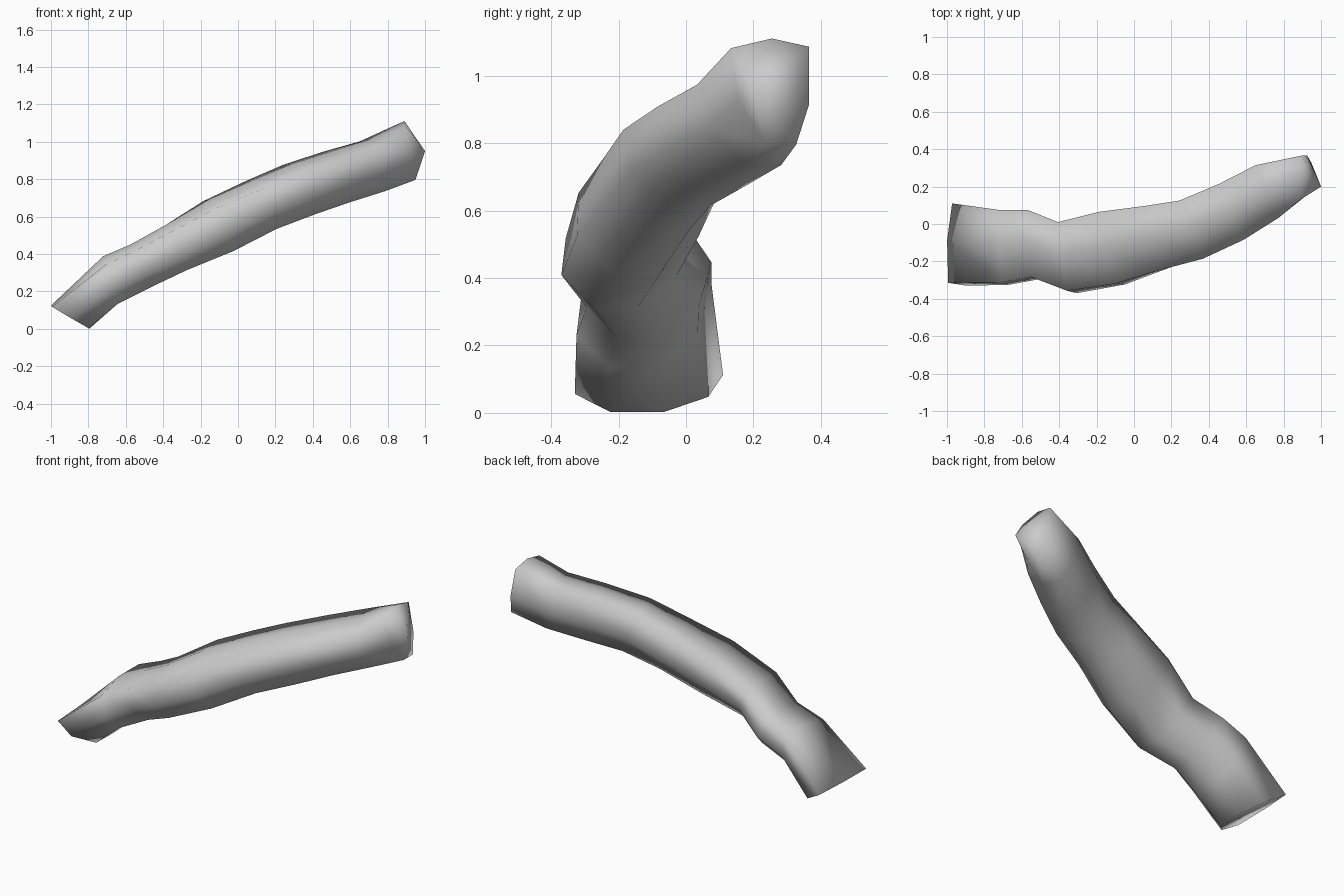
import bpy, bmesh

cube = bpy.data.objects.get("Cube")
if cube:
    bpy.data.objects.remove(cube, do_unlink=True)

# Single plain grey
grey = bpy.data.materials.new("plain grey")
grey.use_nodes = True
colour = (0.6, 0.6, 0.6, 1)
grey.diffuse_color = colour
grey.node_tree.nodes["Principled BSDF"].inputs["Base Color"].default_value = colour

# Cross-section: across (-1 front, 1 back), height (0 under, 1 top)
SECTION = [(-.93, .94), (-1, .45), (-.52, .02), (.2, .02), (.8, .38), (1, .9), (.1, 1)]

# Stations: top x, z; underside x, z; front y, back y; yaw; roll; lean of the underside
STATIONS = [
    (-1, .125, -.79, 0, -.33, .11, -.03, 0, 0),
    (-.72, .385, -.64, .13, -.325, .075, 0, .12, 0),
    (-.57, .45, -.46, .22, -.295, .075, 0, .1, 0),
    (-.39, .55, -.28, .31, -.37, .01, .1, .08, 0),
    (-.15, .69, -.04, .41, -.335, .065, .2, .08, .1),
    (.09, .795, .2, .53, -.265, .095, .25, .1, .3),
    (.30, .88, .42, .61, -.21, .125, .35, .1, .5),
    (.52, .95, .60, .67, -.11, .215, .4, .1, .6),
    (.71, 1.01, .79, .73, .01, .315, .4, .08, .6),
    (.89, 1.11, .95, .79, .12, .365, 0, .03, .5),
]
TIP = (1, .2, .95)


def ring(bm, xt, zt, xb, zb, front, back, yaw, roll, lean):
    mid, half = (front + back) / 2, (back - front) / 2
    verts = []
    for across, height in SECTION:
        h = height * (1 + roll * across)
        a = min(1, across + lean * max(0, 1 - h))
        x = xb + (xt - xb) * h - yaw * a * half
        verts.append(bm.verts.new((x, mid + a * half, zb + (zt - zb) * h)))
    return verts


# Log: a tube lofted through the rings, flat foot and blunt pointed tip
bm = bmesh.new()
rings = [ring(bm, *s) for s in STATIONS]
tip = bm.verts.new(TIP)
n = len(SECTION)
for i in range(n):
    j = (i + 1) % n
    for a, b in zip(rings, rings[1:]):
        bm.faces.new((a[i], a[j], b[j], b[i]))
    bm.faces.new((rings[-1][i], rings[-1][j], tip))
bm.faces.new(rings[0])
bmesh.ops.recalc_face_normals(bm, faces=bm.faces)
for face in bm.faces:
    face.smooth = True

mesh = bpy.data.meshes.new("branch_log")
bm.to_mesh(mesh)
bm.free()
mesh.materials.append(grey)
log = bpy.data.objects.new("branch_log", mesh)
bpy.context.collection.objects.link(log)
